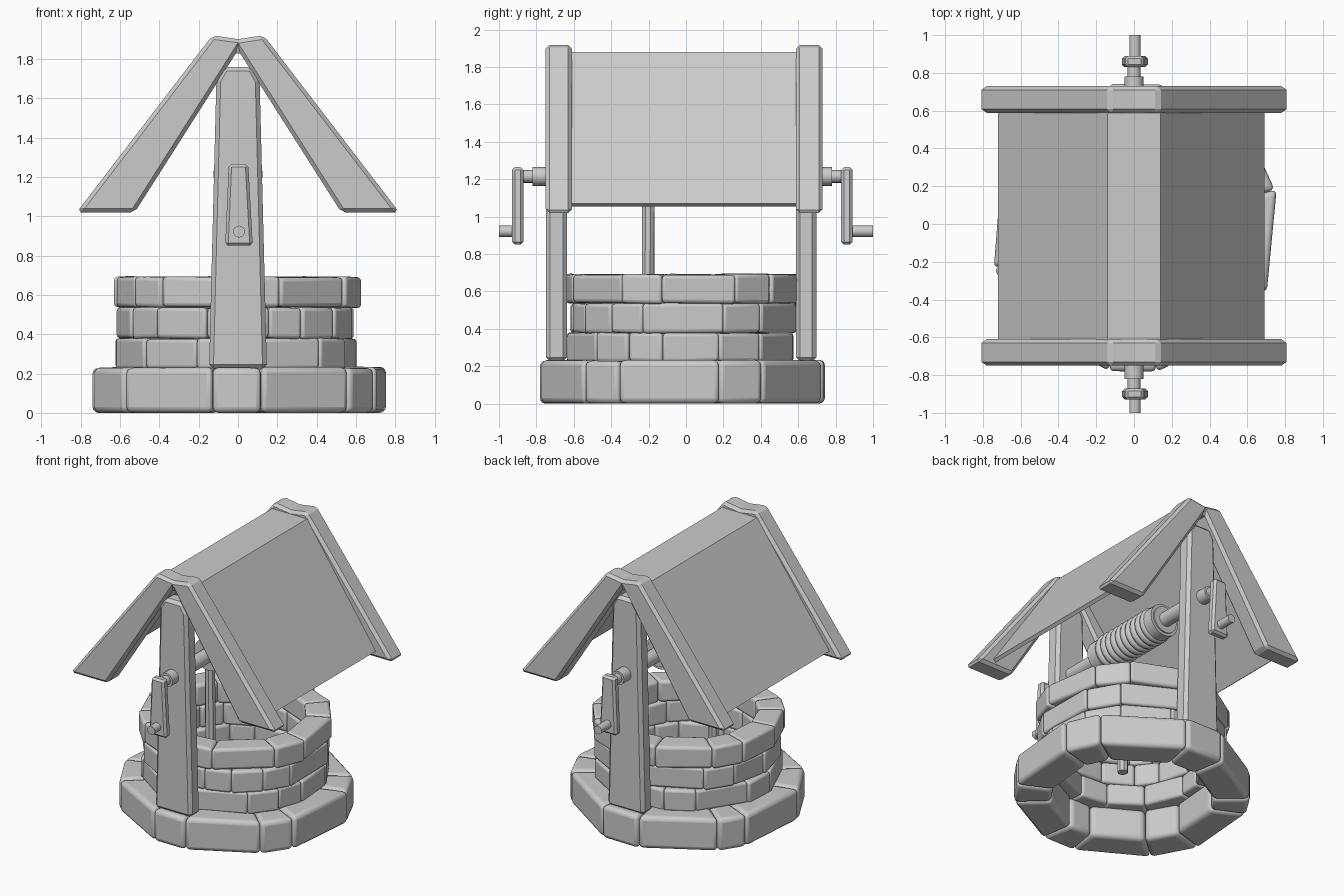
import bpy, bmesh, math, random
from mathutils import Vector, Matrix

if "Cube" in bpy.data.objects:
    bpy.data.objects.remove(bpy.data.objects["Cube"])

random.seed(4)
CY = -0.02  # the masonry and roof sit slightly forward of the crank axis


def finish(name, bm, bevel=0.0, segments=1, smooth=None):
    bmesh.ops.recalc_face_normals(bm, faces=bm.faces)
    me = bpy.data.meshes.new(name)
    bm.to_mesh(me)
    bm.free()
    ob = bpy.data.objects.new(name, me)
    bpy.context.collection.objects.link(ob)
    if bevel:
        m = ob.modifiers.new("bevel", 'BEVEL')
        m.width, m.segments = bevel, segments
        m.limit_method, m.angle_limit = 'ANGLE', math.radians(40)
    if smooth:
        bpy.ops.object.select_all(action='DESELECT')
        ob.select_set(True)
        bpy.context.view_layer.objects.active = ob
        bpy.ops.object.shade_smooth_by_angle(angle=math.radians(smooth))
    return ob


def prism(name, profile, y0, y1, bevel=0.0):
    """Extrude an x,z outline along y."""
    bm = bmesh.new()
    face = bm.faces.new([bm.verts.new((x, y0, z)) for x, z in profile])
    ext = bmesh.ops.extrude_face_region(bm, geom=[face])['geom']
    bmesh.ops.translate(bm, vec=(0, y1 - y0, 0),
                        verts=[v for v in ext if isinstance(v, bmesh.types.BMVert)])
    return finish(name, bm, bevel)


def rod(name, p0, p1, r, sides=16):
    p0, p1 = Vector(p0), Vector(p1)
    d = p1 - p0
    mat = Matrix.Translation((p0 + p1) / 2) @ d.to_track_quat('Z', 'Y').to_matrix().to_4x4()
    bm = bmesh.new()
    bmesh.ops.create_cone(bm, cap_ends=True, segments=sides, radius1=r, radius2=r,
                          depth=d.length, matrix=mat)
    return finish(name, bm, smooth=40)


def stone_ring(name, angles, r_in, r_out, z0, z1, bevel):
    """Ring of straight-sided stones between the listed joint angles."""
    bm = bmesh.new()
    for a0, a1 in zip(angles, angles[1:] + [angles[0] + 360]):
        dr = random.uniform(-0.008, 0.008)
        corners = []
        for z in (z0, z1):
            for r, a in ((r_in, a0), (r_out + dr, a0), (r_out + dr, a1), (r_in, a1)):
                t = math.radians(a)
                dz = random.uniform(-0.004, 0.004) if z > 0 else 0
                corners.append(bm.verts.new((r * math.cos(t), CY + r * math.sin(t), z + dz)))
        for q in ((0, 1, 2, 3), (4, 5, 6, 7), (0, 1, 5, 4),
                  (1, 2, 6, 5), (2, 3, 7, 6), (3, 0, 4, 7)):
            bm.faces.new([corners[i] for i in q])
    return finish(name, bm, bevel, 3, 35)


# Stone footing and three wall courses
stone_ring("base_stones", [-100, -81, -43, -26, 15, 34, 78, 100, 140, 155, 196, 221],
           0.53, 0.775, 0, 0.232, 0.03)
stone_ring("wall_lower_course", [-140, -110, -85, -48, -28, -10, 19, 43, 75, 110, 130, 165, 185],
           0.46, 0.62, 0.225, 0.378, 0.018)
stone_ring("wall_middle_course", [-152, -132, -105, -75, -58, -38, -20, 21, 43, 80, 95, 135, 155, 180],
           0.46, 0.62, 0.378, 0.535, 0.018)
stone_ring("wall_top_course", [-146, -128, -95, -70, -31, -10, 27, 49, 85, 105, 140, 160, 190],
           0.46, 0.635, 0.535, 0.692, 0.02)

# Front and back: tapered post and chevron gable board
post = [(-0.147, 0.225), (0.147, 0.225), (0.11, 1.69), (0.07, 1.76), (-0.07, 1.76), (-0.11, 1.69)]
gable = [(-0.82, 1.02), (-0.13, 1.92), (0, 1.90), (0.13, 1.92), (0.82, 1.02),
         (0.525, 1.02), (0, 1.845), (-0.525, 1.02)]
for side, (py0, py1), (gy0, gy1) in (("front", (-0.748, -0.636), (-0.75, -0.61)),
                                     ("back", (0.588, 0.697), (0.588, 0.73))):
    prism(side + "_post", post, py0, py1, 0.022)
    prism(side + "_gable_board", gable, gy0, gy1, 0.02)

# Roof panels with flat ridge
prism("roof_panels", [(-0.72, 1.07), (-0.14, 1.88), (0.14, 1.88), (0.69, 1.07), (0.67, 1.055),
                      (0.08, 1.83), (-0.08, 1.83), (-0.70, 1.055)], -0.63, 0.61)

# Axle, drum and wound rope
AZ = 1.215
rod("axle", (0, -0.88, AZ), (0, 0.86, AZ), 0.034)
rod("axle_sleeve", (0, -0.82, AZ), (0, 0.78, AZ), 0.05)
rod("drum", (0, -0.34, AZ), (0, 0.32, AZ), 0.095, 20)
bm = bmesh.new()
for end in (-0.30, 0.27):
    bmesh.ops.create_cone(bm, cap_ends=True, segments=20, radius1=0.115, radius2=0.115, depth=0.08,
                          matrix=Matrix.Translation((0, end, AZ)) @ Matrix.Rotation(math.pi / 2, 4, 'X'))
finish("drum_ends", bm, smooth=40)

bm = bmesh.new()
N, M = 20, 8
for k in range(10):
    yc = -0.235 + k * 0.05
    ring = []
    for i in range(N):
        a = 2 * math.pi * i / N
        row = []
        for j in range(M):
            b = 2 * math.pi * j / M
            r = 0.1 + 0.026 * math.cos(b)
            row.append(bm.verts.new((r * math.cos(a), yc + 0.026 * math.sin(b), AZ + r * math.sin(a))))
        ring.append(row)
    for i in range(N):
        for j in range(M):
            bm.faces.new((ring[i][j], ring[(i + 1) % N][j],
                          ring[(i + 1) % N][(j + 1) % M], ring[i][(j + 1) % M]))
finish("rope_coils", bm, smooth=60)
rod("hanging_rope", (-0.075, -0.205, 0.32), (-0.085, -0.2, AZ), 0.035, 8)

# Crank arms and handles on both ends
arm = [(-0.065, 0.85), (0.075, 0.85), (0.052, 1.265), (-0.047, 1.265)]
for side, y0, y1, tip in (("front", -0.93, -0.87, -1.0), ("back", 0.83, 0.89, 1.0)):
    prism(side + "_crank_arm", arm, y0, y1, 0.015)
    rod(side + "_crank_handle", (0.005, (y0 + y1) / 2, 0.922), (0.005, tip, 0.922), 0.03)
